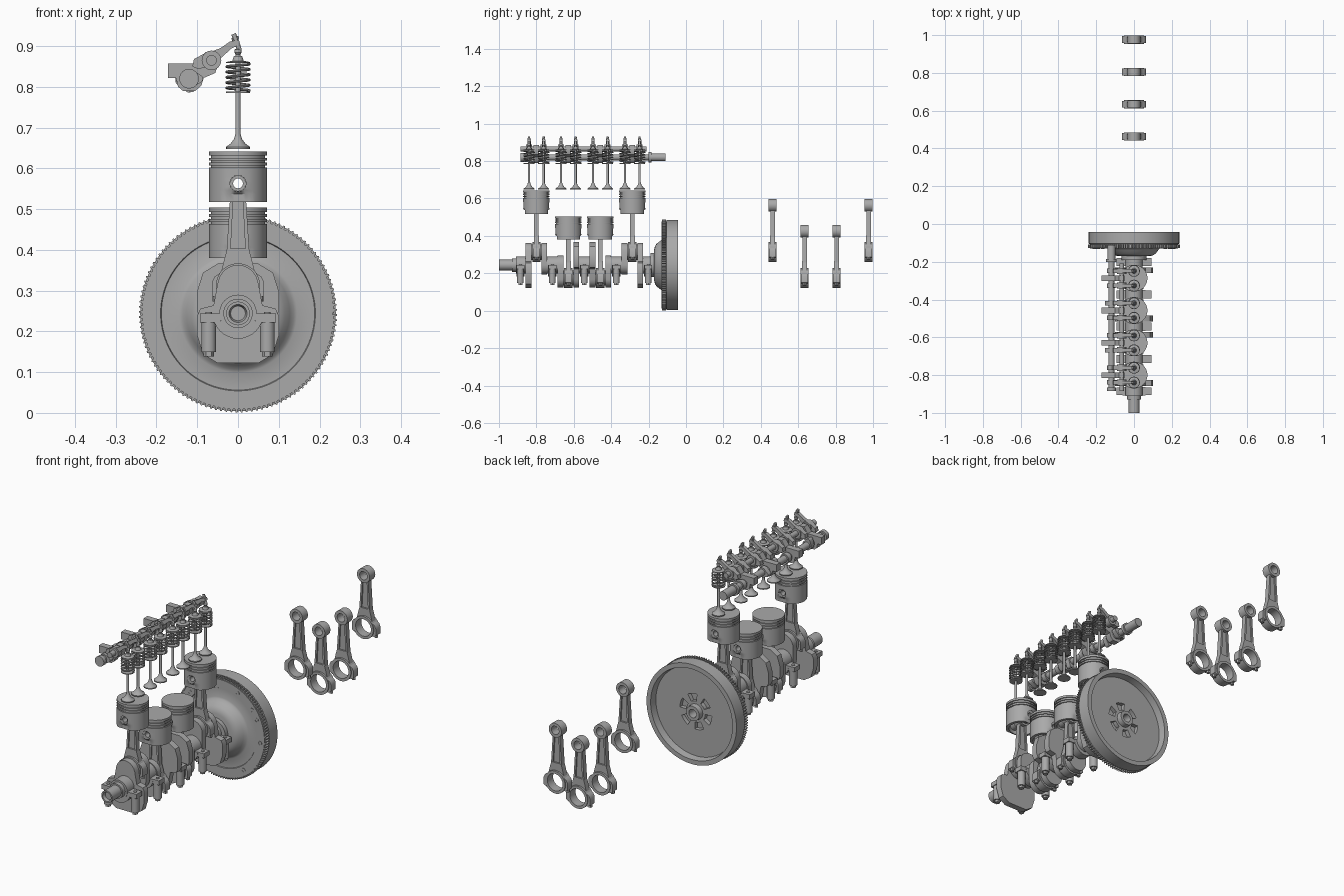
import bpy, bmesh
from math import sin, cos, pi, radians, hypot, atan2, degrees
from mathutils import Matrix, Vector

default_cube = bpy.data.objects.get("Cube")
if default_cube:
    bpy.data.objects.remove(default_cube, do_unlink=True)

steel = bpy.data.materials.new("steel_grey")
steel.use_nodes = True
GREY = (0.4, 0.4, 0.4, 1)
steel.diffuse_color = GREY
steel.node_tree.nodes["Principled BSDF"].inputs["Base Color"].default_value = GREY

CRANK_Z = 0.244
THROW = 0.069
ROD_LENGTH = 0.25
PITCH = 0.171
CYLINDERS = [-0.8 + PITCH * i for i in range(4)]
MAINS = [-0.8855 + PITCH * i for i in range(5)]
PHASES = [1, -1, -1, 1]
VALVES = [y + side * 0.039 for y in CYLINDERS for side in (-1, 1)]
CAM = (-0.12, 0.82)
ROCKER = (-0.065, 0.865)


def lathe(bm, profile, centre=(0, 0, 0), axis="Y", seg=40):
    """Revolve (radius, height) points; a profile ending off the axis becomes a closed ring."""
    rows = []
    for i in range(seg):
        a = 2 * pi * i / seg
        row = []
        for r, h in profile:
            p = (r * cos(a), h, r * sin(a)) if axis == "Y" else (r * cos(a), r * sin(a), h)
            row.append(bm.verts.new(Vector(p) + Vector(centre)))
        rows.append(row)
    n = len(profile)
    for i in range(seg):
        a, b = rows[i], rows[(i + 1) % seg]
        for j in range(n if profile[0][0] > 0 else n - 1):
            k = (j + 1) % n
            bm.faces.new((a[j], a[k], b[k], b[j]))


def rod(bm, r, h0, h1, centre=(0, 0, 0), axis="Y", seg=32):
    lathe(bm, [(0, h0), (r, h0), (r, h1), (0, h1)], centre, axis, seg)


def tube(bm, inner, outer, h0, h1, centre=(0, 0, 0), axis="Y", seg=40):
    lathe(bm, [(inner, h0), (outer, h0), (outer, h1), (inner, h1)], centre, axis, seg)


def prism(bm, outline, y0, y1):
    """Extrude an (x, z) outline along y."""
    front = [bm.verts.new((x, y0, z)) for x, z in outline]
    back = [bm.verts.new((x, y1, z)) for x, z in outline]
    bm.faces.new(front)
    bm.faces.new(back[::-1])
    n = len(outline)
    for i in range(n):
        j = (i + 1) % n
        bm.faces.new((front[i], front[j], back[j], back[i]))


def box(bm, x0, x1, y0, y1, z0, z1):
    prism(bm, [(x0, z0), (x1, z0), (x1, z1), (x0, z1)], y0, y1)


def arc(r, start, end, steps, x=0, z=0):
    angles = [radians(start + (end - start) * i / steps) for i in range(steps + 1)]
    return [(x + r * cos(a), z + r * sin(a)) for a in angles]


def tidy(bm):
    bmesh.ops.remove_doubles(bm, verts=bm.verts, dist=0.00001)
    bmesh.ops.recalc_face_normals(bm, faces=bm.faces)


def place(name, bm, spots):
    """Turn the bmesh into one shared mesh and put a copy at each spot."""
    tidy(bm)
    for f in bm.faces:
        f.smooth = True
    for e in bm.edges:
        e.smooth = e.calc_face_angle(0) < radians(32)
    mesh = bpy.data.meshes.new(name)
    bm.to_mesh(mesh)
    mesh.materials.append(steel)
    for i, spot in enumerate(spots):
        ob = bpy.data.objects.new(f"{name}_{i + 1}" if len(spots) > 1 else name, mesh)
        ob.matrix_world = spot if isinstance(spot, Matrix) else Matrix.Translation(spot)
        bpy.context.collection.objects.link(ob)


# flywheel: domed hub in front, recessed dish behind with six pockets
bm = bmesh.new()
lathe(bm, [(0.02, -0.17), (0.02, -0.05), (0.035, -0.05), (0.037, -0.075), (0.05, -0.075), (0.085, -0.075),
           (0.213, -0.075), (0.218, -0.042), (0.24, -0.042), (0.24, -0.104), (0.232, -0.106), (0.232, -0.13),
           (0.19, -0.13), (0.188, -0.126), (0.145, -0.126), (0.137, -0.13), (0.127, -0.14),
           (0.115, -0.157), (0.1, -0.166), (0.085, -0.17)], seg=96)
tidy(bm)
pockets = []
for f in bm.faces:
    c = f.calc_center_median()
    if c.y > -0.08 and 0.05 < hypot(c.x, c.z) < 0.085 and degrees(atan2(c.z, c.x)) % 60 < 34:
        pockets.append(f)
floor = bmesh.ops.extrude_face_region(bm, geom=pockets)["geom"]
bmesh.ops.translate(bm, verts=[v for v in floor if isinstance(v, bmesh.types.BMVert)], vec=(0, -0.02, 0))
bmesh.ops.delete(bm, geom=pockets, context="FACES")
for third in (90, 210, 330):
    for offset in (-65, -52, -25, 25, 52, 65) if third == 90 else (-25, 25):
        x, z = arc(0.21, third + offset, 0, 1)[0]
        tube(bm, 0.008, 0.0095, -0.1315, -0.129, (x, 0, z), seg=16)
place("flywheel", bm, [(0, 0, CRANK_Z)])

# starter ring gear
bm = bmesh.new()
TEETH = 120
teeth = []
for i in range(TEETH):
    for part, r in ((0, 0.235), (0.4, 0.235), (0.55, 0.243), (0.85, 0.243)):
        a = 2 * pi * (i + part) / TEETH
        teeth.append((r * cos(a), r * sin(a)))
prism(bm, teeth + arc(0.231, 359.5, 0.5, 96), -0.127, -0.108)
place("ring_gear", bm, [(0, 0, CRANK_Z)])

# crankshaft nose, journals and rear flange
bm = bmesh.new()
lathe(bm, [(0, -0.985), (0.018, -0.985), (0.022, -1), (0.029, -1), (0.029, -0.93),
           (0.036, -0.93), (0.036, -0.91), (0.046, -0.91), (0.046, -0.84), (0, -0.84)])
for y in MAINS[1:]:
    rod(bm, 0.046, y - 0.035, y + 0.035)
rod(bm, 0.065, -0.19, -0.165)
for y, phase in zip(CYLINDERS, PHASES):
    rod(bm, 0.041, y - 0.03, y + 0.03, (0, 0, phase * THROW))
place("crankshaft", bm, [(0, 0, CRANK_Z)])

# crank webs: four carry counterweights opposite the throw, four are plain
half = [(0.06, 0.02), (0.092, 0.012), (0.1, -0.005), (0.1, -0.055), (0.086, -0.1), (0.05, -0.122)]
crown = arc(0.05, 170, 10, 10, z=THROW)
heavy = crown + half + [(-x, z) for x, z in half[::-1]]
plain = crown + arc(0.05, 0, -180, 12)
for name, outline, sides in (("counterweight_web", heavy, (-1, 1, -1, 1)), ("plain_web", plain, (1, -1, 1, -1))):
    bm = bmesh.new()
    prism(bm, outline, -0.015, 0.015)
    place(name, bm, [Matrix.Translation((0, y + s * 0.042, CRANK_Z)) @ Matrix.Rotation(0 if p > 0 else pi, 4, "Y")
                     for y, p, s in zip(CYLINDERS, PHASES, sides)])

# main bearing caps with bolt pillars
bm = bmesh.new()
prism(bm, arc(0.062, 180, 360, 16) + arc(0.046, 360, 180, 16), -0.022, 0.022)
for side in (-1, 1):
    x = side * 0.072
    box(bm, x - 0.021, x + 0.021, -0.021, 0.021, -0.022, 0)
    rod(bm, 0.018, -0.095, -0.02, (x, 0, 0), "Z", 24)
    rod(bm, 0.013, -0.106, -0.095, (x, 0, 0), "Z", 6)
    rod(bm, 0.008, 0, 0.003, (x, 0, 0), "Z", 12)
place("main_bearing_cap", bm, [(0, y, CRANK_Z) for y in MAINS])

# connecting rods: one set fitted, one set laid out behind
bm = bmesh.new()
tube(bm, 0.041, 0.054, -0.022, 0.022)
tube(bm, 0.02, 0.034, -0.021, 0.021, (0, 0, ROD_LENGTH))
prism(bm, [(-0.028, 0.046), (0.028, 0.046), (0.017, 0.22), (-0.017, 0.22)], -0.005, 0.005)
prism(bm, arc(0.05, 150, 30, 8) + [(0.032, 0.07), (0.026, 0.09), (-0.026, 0.09), (-0.032, 0.07)], -0.013, 0.013)
for side in (-1, 1):
    prism(bm, [(side * x, z) for x, z in ((0.02, 0.05), (0.03, 0.05), (0.019, 0.222), (0.011, 0.222))], -0.012, 0.012)
    prism(bm, [(side * x, z) for x, z in ((0.044, 0.03), (0.057, 0.022), (0.064, 0.008), (0.064, -0.025),
                                          (0.052, -0.032), (0.044, -0.03))], -0.018, 0.018)
    rod(bm, 0.009, -0.04, -0.025, (side * 0.054, 0, 0), "Z", 6)
fitted = [(0, y, CRANK_Z + p * THROW) for y, p in zip(CYLINDERS, PHASES)]
spare = [(x, y + 1.263, z) for x, y, z in fitted]
place("connecting_rod", bm, fitted + spare)

# pistons: hollow skirt with ring grooves, flattened lower sides and pin holes
bm = bmesh.new()
wall = [(0, 0.079), (0.071, 0.079)]
for z in (0.068, 0.056, 0.044):
    wall += [(0.071, z), (0.066, z), (0.066, z - 0.005), (0.071, z - 0.005)]
grid = [0.018, 0.009, 0, -0.009, -0.018]
wall += [(0.071, z) for z in grid] + [(0.071, -0.026), (0.071, -0.045), (0.057, -0.045)]
wall += [(0.057, z) for z in grid[::-1]] + [(0.057, 0.036), (0, 0.036)]
lathe(bm, wall, axis="Z", seg=48)
tidy(bm)
hole = []
for f in bm.faces:
    c = f.calc_center_median()
    if abs(c.x) < 0.018 and abs(c.z) < 0.018 and abs(c.y) > 0.05:
        hole.append(f)
bmesh.ops.delete(bm, geom=hole, context="FACES")
for v in bm.verts:
    if v.is_boundary:
        scale = 0.02 / hypot(v.co.x, v.co.z)
        v.co.x, v.co.z = v.co.x * scale, v.co.z * scale
    elif v.co.z < -0.025:
        v.co.y = max(-0.062, min(0.062, v.co.y))
pins = [(x, y, z + ROD_LENGTH) for x, y, z in fitted]
place("piston", bm, pins)

# wrist pins and their bosses
bm = bmesh.new()
tube(bm, 0.012, 0.0195, -0.062, 0.062, seg=24)
for side in (-1, 1):
    tube(bm, 0.02, 0.028, side * 0.026, side * 0.062, seg=24)
place("wrist_pin", bm, pins)

# valves with spring seats and retainers
bm = bmesh.new()
lathe(bm, [(0, 0.648), (0.029, 0.648), (0.029, 0.653), (0.018, 0.661), (0.01, 0.672), (0.006, 0.685),
           (0.006, 0.88), (0.009, 0.884), (0.008, 0.892), (0, 0.894)], axis="Z", seg=24)
tube(bm, 0.005, 0.03, 0.785, 0.789, axis="Z", seg=24)
lathe(bm, [(0.005, 0.858), (0.029, 0.858), (0.029, 0.861), (0.014, 0.864), (0.01, 0.876), (0.005, 0.876)],
      axis="Z", seg=24)
place("valve", bm, [(0, y, 0) for y in VALVES])

# valve springs
curve = bpy.data.curves.new("spring_path", "CURVE")
curve.dimensions = "3D"
curve.bevel_depth, curve.bevel_resolution = 0.0033, 2
coil = curve.splines.new("POLY")
TURNS, STEPS = 5, 20
coil.points.add(TURNS * STEPS)
for i, p in enumerate(coil.points):
    a = 2 * pi * i / STEPS
    p.co = (0.028 * cos(a), 0.028 * sin(a), 0.791 + 0.065 * i / (TURNS * STEPS), 1)
helper = bpy.data.objects.new("spring_path", curve)
bm = bmesh.new()
bm.from_mesh(helper.to_mesh())
bpy.data.objects.remove(helper, do_unlink=True)
place("valve_spring", bm, [(0, y, 0) for y in VALVES])

# camshaft with lobes and rear snout
bm = bmesh.new()
lathe(bm, [(0, -0.885), (0.024, -0.885), (0.024, -0.865), (0.016, -0.865), (0.016, -0.2), (0.028, -0.2),
           (0.028, -0.185), (0.021, -0.185), (0.021, -0.11), (0, -0.11)], seg=32)
for i, y in enumerate(VALVES):
    turn = (0, 180, 90, 270)[i // 2] + 105 * (i % 2)
    nose_x, nose_z = arc(0.024, turn, 0, 1)[0]
    prism(bm, arc(0.023, turn + 70, turn + 290, 14) + arc(0.01, turn - 60, turn + 60, 6, nose_x, nose_z),
          y - 0.012, y + 0.012)
place("camshaft", bm, [(CAM[0], 0, CAM[1])])

# rocker shaft and its stands
bm = bmesh.new()
rod(bm, 0.013, -0.885, -0.21, seg=24)
place("rocker_shaft", bm, [(ROCKER[0], 0, ROCKER[1])])
bm = bmesh.new()
prism(bm, [(-0.172, 0.857), (-0.172, 0.822), (-0.152, 0.822), (-0.147, 0.8), (-0.135, 0.79), (-0.105, 0.79),
           (-0.09, 0.803), (-0.084, 0.822), (-0.056, 0.834), (-0.05, 0.85), (-0.055, 0.885), (-0.08, 0.885),
           (-0.1, 0.857)], -0.015, 0.015)
place("rocker_stand", bm, [(0, y, 0) for y in CYLINDERS])

# rocker arms with lash screws
bm = bmesh.new()
rod(bm, 0.006, -0.022, 0.02, axis="Z", seg=12)
rod(bm, 0.009, 0.005, 0.012, axis="Z", seg=6)
bmesh.ops.transform(bm, verts=bm.verts, matrix=Matrix.Translation((-0.004, 0, 0.911)) @ Matrix.Rotation(-0.35, 4, "Y"))
tube(bm, 0.012, 0.024, -0.016, 0.016, (ROCKER[0], 0, ROCKER[1]), seg=24)
prism(bm, [(-0.068, 0.886), (-0.045, 0.894), (-0.02, 0.911), (0.002, 0.916), (0.006, 0.904), (-0.015, 0.895),
           (-0.045, 0.868)], -0.009, 0.009)
prism(bm, [(-0.075, 0.886), (-0.108, 0.868), (-0.112, 0.85), (-0.098, 0.844), (-0.07, 0.85)], -0.011, 0.011)
place("rocker_arm", bm, [(0, y, 0) for y in VALVES])
